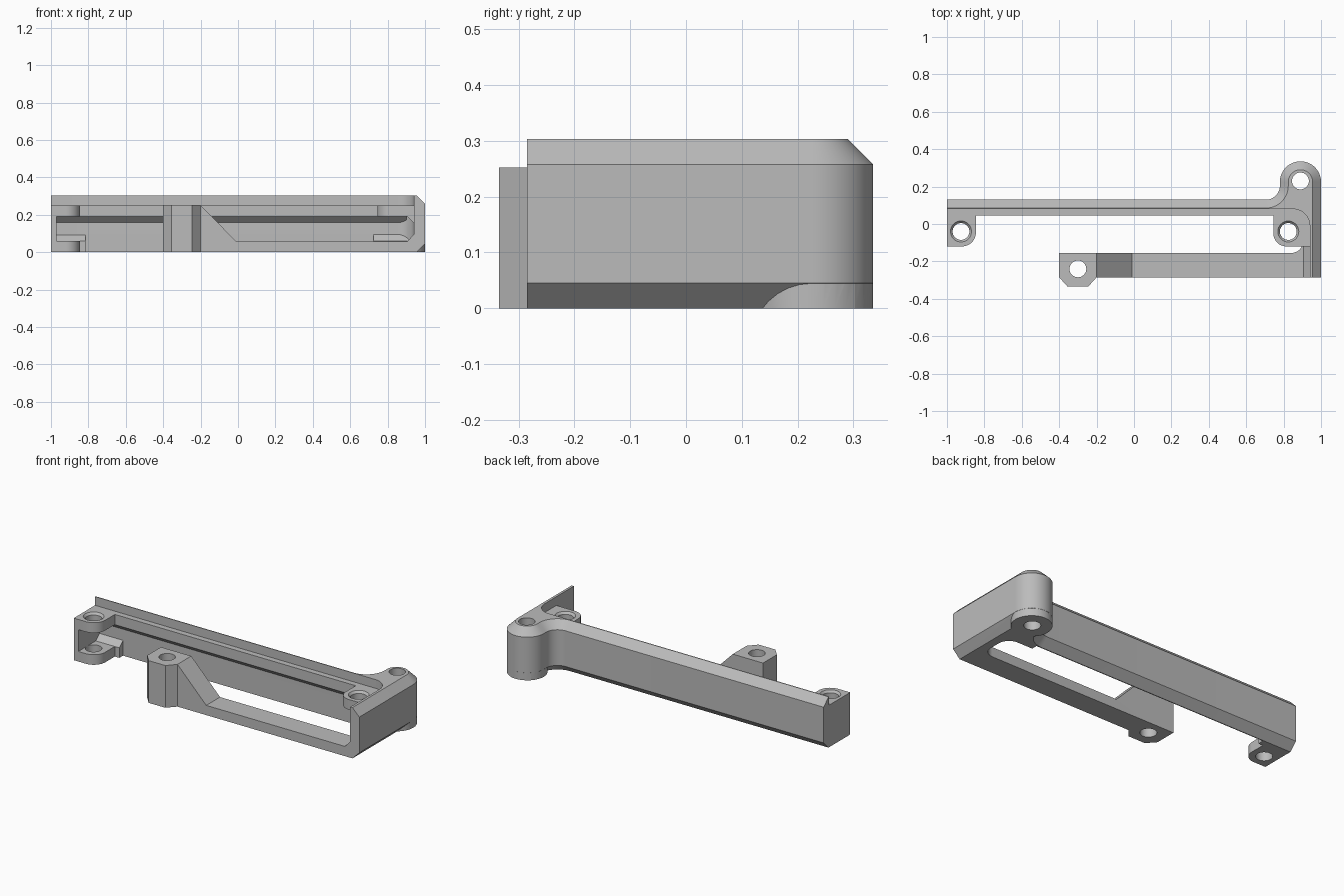
import bpy, bmesh, math

if "Cube" in bpy.data.objects:
    bpy.data.objects.remove(bpy.data.objects["Cube"])

grey = bpy.data.materials.new("grey plastic")
grey.diffuse_color = (0.5, 0.5, 0.5, 1)
grey.use_nodes = True
grey.node_tree.nodes["Principled BSDF"].inputs["Base Color"].default_value = grey.diffuse_color


def loft(name, rings):
    """Closed solid through rings with equal point counts."""
    bm = bmesh.new()
    vs = [[bm.verts.new(p) for p in r] for r in rings]
    n = len(vs[0])
    for a, b in zip(vs, vs[1:]):
        for i in range(n):
            j = (i + 1) % n
            bm.faces.new((a[i], a[j], b[j], b[i]))
    bm.faces.new(vs[0][::-1])
    bm.faces.new(vs[-1])
    bmesh.ops.recalc_face_normals(bm, faces=bm.faces)
    me = bpy.data.meshes.new(name)
    bm.to_mesh(me)
    bm.free()
    me.materials.append(grey)
    ob = bpy.data.objects.new(name, me)
    bpy.context.collection.objects.link(ob)
    return ob


def prism(name, pts, axis, a, b):
    put = {"x": lambda p, t: (t, p[0], p[1]),
           "y": lambda p, t: (p[0], t, p[1]),
           "z": lambda p, t: (p[0], p[1], t)}[axis]
    return loft(name, [[put(p, t) for p in pts] for t in (a, b)])


def arc(cx, cy, r, a0, a1, n=12):
    return [(cx + r * math.cos(math.radians(a0 + (a1 - a0) * i / n)),
             cy + r * math.sin(math.radians(a0 + (a1 - a0) * i / n))) for i in range(n + 1)]


def rect(x0, y0, x1, y1):
    return [(x0, y0), (x1, y0), (x1, y1), (x0, y1)]


def outline(d):
    """L-shaped wall plan, outer edge moved inwards by d."""
    outer = ([(-1, 0.13 - d)] + arc(0.705, 0.205, 0.075 + d, -90, 0)
             + arc(0.89, 0.225, 0.11 - d, 180, 0, 28) + [(1 - d, -0.285)])
    inner = [(0.94, -0.285)] + arc(0.85, -0.01, 0.09, 0, 90) + [(-1, 0.08)]
    return outer + inner


# chamfered back and right wall
C = 0.045
frame = loft("bracket_frame", [[(x, y, z) for x, y in outline(d)]
                               for z, d in ((0, C), (C, 0), (0.303 - C, 0), (0.303, C))])

parts = [
    # corner screw post, straight down to the floor
    prism("corner_post", arc(0.89, 0.225, 0.1096, 0, 348.75, 31), "z", 0, 0.25),
    # overhanging ledge inside the back wall
    prism("ledge", [(0.09, 0.15), (0.08, 0.158), (0.046, 0.19), (0.046, 0.251), (0.09, 0.251)],
          "x", -0.985, 0.9),
    # left end plate and its two screw tabs
    prism("left_end_plate", rect(-1, -0.12, -0.97, 0.084), "z", 0, 0.251),
    prism("left_lower_fillet", [(0.084, 0), (0.045, 0), (0.045, 0.06), (0.084, 0.095)],
          "x", -0.99, -0.815),
    # right upper tab with sloped support
    prism("right_tab", [(0.945, 0.084), (0.745, 0.084)] + arc(0.815, -0.05, 0.07, 180, 270)
          + [(0.945, -0.12)], "z", 0.19, 0.251),
    prism("right_tab_support", [(0.905, 0.195), (0.905, 0.19), (0.945, 0.152), (0.945, 0.195)],
          "y", -0.12, 0.06),
    # right floor strip with rounded opening corners
    prism("floor_strip", [(0.953, -0.2), (0.953, 0.084), (0.735, 0.084), (0.735, 0.045)]
          + arc(0.835, -0.025, 0.07, 90, 0) + arc(0.84, -0.09, 0.065, 0, -90)
          + [(0.8, -0.2)], "z", 0, 0.058),
    prism("floor_strip_fillet", [(0.905, 0.05), (0.905, 0.058), (0.945, 0.1), (0.945, 0.05)],
          "y", -0.285, 0.06),
    prism("floor_corner_fillet", [(0.084, 0.01), (0.046, 0.01), (0.046, 0.06), (0.084, 0.1)],
          "x", 0.725, 0.93),
    # front rail, ramp and post
    prism("front_rail", [(-0.3, 0), (-0.3, 0.252), (-0.2, 0.252), (-0.01, 0.058),
                         (0.953, 0.058), (0.953, 0)], "y", -0.285, -0.155),
    prism("front_post", [(-0.4, -0.155), (-0.4, -0.285), (-0.355, -0.335), (-0.245, -0.335),
                         (-0.2, -0.285), (-0.2, -0.155)], "z", 0, 0.252),
]
for nm, z0, z1 in (("left_lower_tab", 0, 0.06), ("left_upper_tab", 0.19, 0.251)):
    parts.append(prism(nm, [(-0.99, 0.084), (-0.99, -0.12)]
                       + arc(-0.92, -0.045, 0.075, -90, 0) + [(-0.845, 0.084)], "z", z0, z1))

# screw holes, the tab holes countersunk
cuts = []
for x, y, sink in ((0.89, 0.23, 0), (-0.3, -0.24, 0), (-0.925, -0.04, 1), (0.825, -0.04, 1)):
    levels = [(-0.1, 0.045), (0.4, 0.045)]
    if sink:
        levels = [(-0.1, 0.045), (0.238, 0.045), (0.252, 0.057), (0.4, 0.057)]
    cuts.append(loft("hole_cutter", [[(px, py, z) for px, py in arc(x, y, r, 0, 348.75, 31)]
                                     for z, r in levels]))

bpy.context.view_layer.objects.active = frame
for ob, op in [(p, "UNION") for p in parts] + [(c, "DIFFERENCE") for c in cuts]:
    m = frame.modifiers.new("bool", "BOOLEAN")
    m.operation, m.object, m.solver = op, ob, "EXACT"
    bpy.ops.object.modifier_apply(modifier=m.name)
    bpy.data.objects.remove(ob)

bpy.ops.object.select_all(action="DESELECT")
frame.select_set(True)
bpy.ops.object.shade_smooth_by_angle(angle=math.radians(25))
